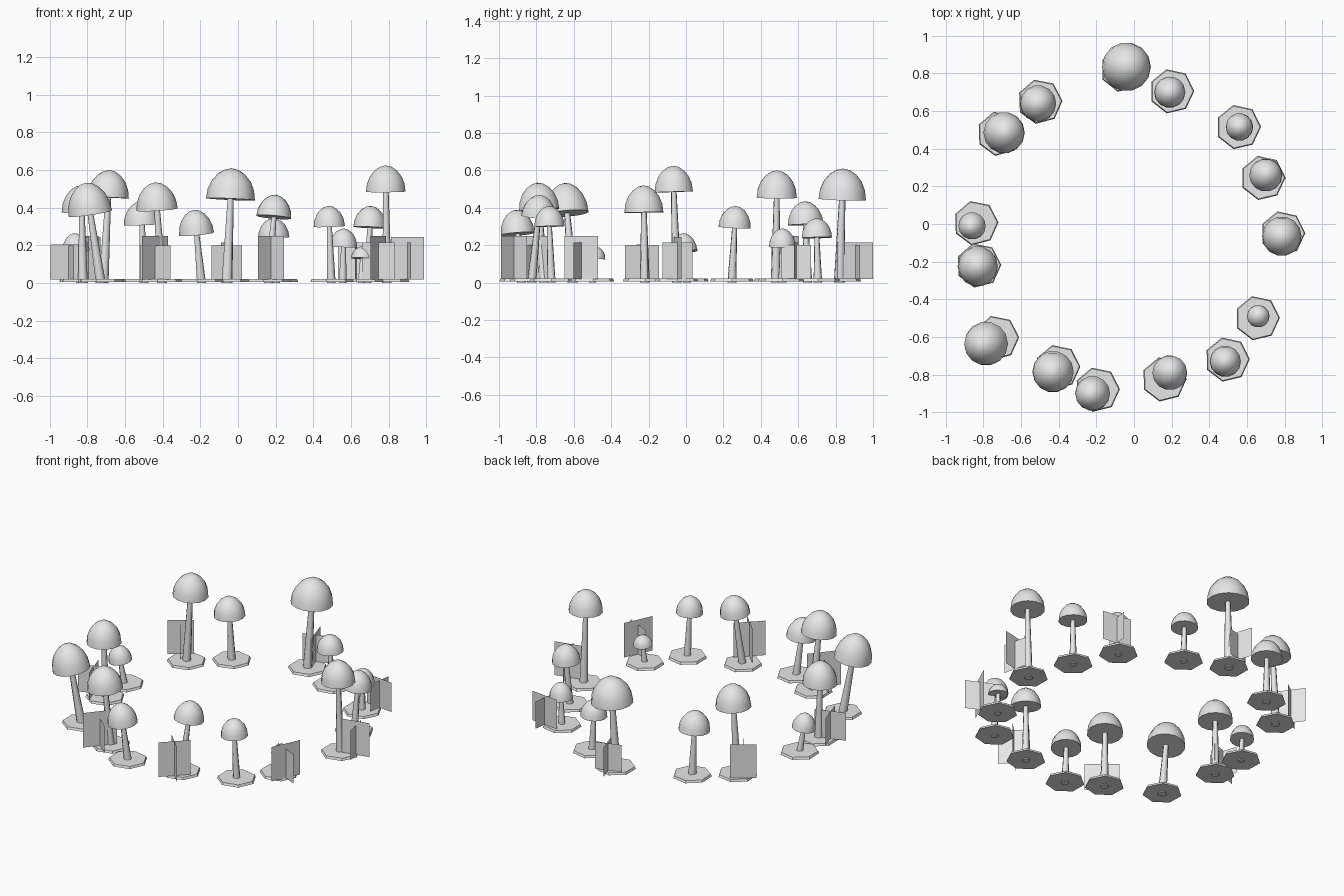
import bpy, bmesh, math
from mathutils import Vector, Matrix

if "Cube" in bpy.data.objects:
    bpy.data.objects.remove(bpy.data.objects["Cube"])

grey = bpy.data.materials.new("light_grey")
grey.diffuse_color = (0.8, 0.8, 0.8, 1)
grey.use_nodes = True
grey.node_tree.nodes["Principled BSDF"].inputs["Base Color"].default_value = grey.diffuse_color


def finish(name, bm, smooth=None):
    """Turn a bmesh into a named object with the shared material."""
    mesh = bpy.data.meshes.new(name)
    bm.to_mesh(mesh)
    bm.free()
    mesh.materials.append(grey)
    obj = bpy.data.objects.new(name, mesh)
    bpy.context.collection.objects.link(obj)
    if smooth:
        bpy.ops.object.select_all(action='DESELECT')
        obj.select_set(True)
        bpy.context.view_layer.objects.active = obj
        bpy.ops.object.shade_smooth_by_angle(angle=math.radians(smooth))
    return obj


def loft(name, rings, sides, smooth=None, turn=0.0):
    """Skin circular rings (centre, radius, matrix); radius 0 makes a tip."""
    bm = bmesh.new()
    loops = []
    for centre, r, m in rings:
        if r == 0:
            loops.append([bm.verts.new(centre)] * sides)
            continue
        angles = [turn + 2 * math.pi * i / sides for i in range(sides)]
        loops.append([bm.verts.new(centre + m @ Vector((r * math.cos(a), r * math.sin(a), 0)))
                      for a in angles])
    for low, high in zip(loops, loops[1:]):
        for i in range(sides):
            j = (i + 1) % sides
            corners = [low[i], low[j], high[j], high[i]]
            bm.faces.new(list(dict.fromkeys(corners)))
    bm.faces.new(loops[0][::-1])
    if rings[-1][1]:
        bm.faces.new(loops[-1])
    return finish(name, bm, smooth)


def mushroom(n, cap_x, cap_y, cap_r, rim_z, top_z, base_x, base_y):
    flat = Matrix.Identity(3)
    foot = Vector((base_x, base_y, 0))
    neck = Vector((cap_x, cap_y, rim_z))
    axis = (neck - foot).normalized()
    tilt = Vector((0, 0, 1)).rotation_difference(axis).to_matrix()
    up = Vector((0, 0, 1))
    # seven-sided ground disc
    loft(f"base_{n}", [(foot + up * 0.006, 0.12, flat), (foot + up * 0.021, 0.114, flat)],
         7, turn=n * 0.9)
    # tapered leaning stem
    r = 0.012 + cap_r * 0.14
    loft(f"stem_{n}", [(foot, r, flat), (neck + axis * 0.02, r * 0.55, flat)], 7, 60)
    # domed cap with a flat underside
    height = top_z - rim_z
    rings = []
    for k in range(5):
        a = math.pi / 2 * k / 5
        rings.append((neck + axis * height * math.sin(a), cap_r * math.cos(a) ** 1.08, tilt))
    rings.append((neck + axis * height, 0, tilt))
    loft(f"cap_{n}", rings, 14, 50)


# cap x, cap y, cap radius, rim height, top height, base x, base y
mushrooms = [
    (-0.04, 0.835, 0.13, 0.445, 0.61, -0.06, 0.82),
    (0.19, 0.70, 0.083, 0.24, 0.345, 0.20, 0.705),
    (0.56, 0.515, 0.073, 0.19, 0.29, 0.555, 0.515),
    (0.70, 0.26, 0.088, 0.295, 0.41, 0.685, 0.245),
    (0.785, -0.065, 0.105, 0.485, 0.625, 0.79, -0.05),
    (0.66, -0.49, 0.06, 0.13, 0.195, 0.655, -0.50),
    (0.485, -0.73, 0.083, 0.30, 0.41, 0.495, -0.72),
    (0.19, -0.79, 0.093, 0.35, 0.47, 0.16, -0.825),
    (-0.22, -0.90, 0.093, 0.26, 0.39, -0.195, -0.88),
    (-0.43, -0.785, 0.11, 0.39, 0.535, -0.405, -0.76),
    (-0.785, -0.635, 0.117, 0.37, 0.535, -0.73, -0.605),
    (-0.83, -0.225, 0.107, 0.375, 0.52, -0.825, -0.22),
    (-0.86, -0.01, 0.073, 0.165, 0.265, -0.84, 0.005),
    (-0.69, 0.485, 0.11, 0.455, 0.60, -0.715, 0.48),
    (-0.51, 0.64, 0.097, 0.31, 0.435, -0.50, 0.65),
]
for n, m in enumerate(mushrooms, 1):
    mushroom(n, *m)


def grass(n, x, y, degrees, half_a, half_b, top_a, top_b):
    """Two crossed upright cards."""
    bm = bmesh.new()
    for angle, half, top in ((degrees, half_a, top_a), (degrees + 90, half_b, top_b)):
        a = math.radians(angle)
        dx, dy = half * math.cos(a), half * math.sin(a)
        bm.faces.new([bm.verts.new(c) for c in (
            (x - dx, y - dy, 0.02), (x + dx, y + dy, 0.02),
            (x + dx, y + dy, top), (x - dx, y - dy, top))])
    finish(f"grass_cards_{n}", bm)


# centre x, centre y, angle, half widths, top heights
tufts = [
    (-0.06, 0.905, -72, 0.10, 0.085, 0.215, 0.20),
    (0.63, 0.59, -7, 0.10, 0.08, 0.215, 0.20),
    (0.90, -0.045, 13, 0.09, 0.082, 0.245, 0.215),
    (0.745, -0.56, 65, 0.10, 0.095, 0.25, 0.215),
    (0.175, -0.92, 45, 0.098, 0.098, 0.25, 0.25),
    (-0.44, -0.825, 50, 0.107, 0.105, 0.25, 0.20),
    (-0.90, -0.235, 18, 0.10, 0.095, 0.205, 0.20),
    (-0.795, 0.53, -54, 0.09, 0.08, 0.25, 0.245),
]
for n, t in enumerate(tufts, 1):
    grass(n, *t)
